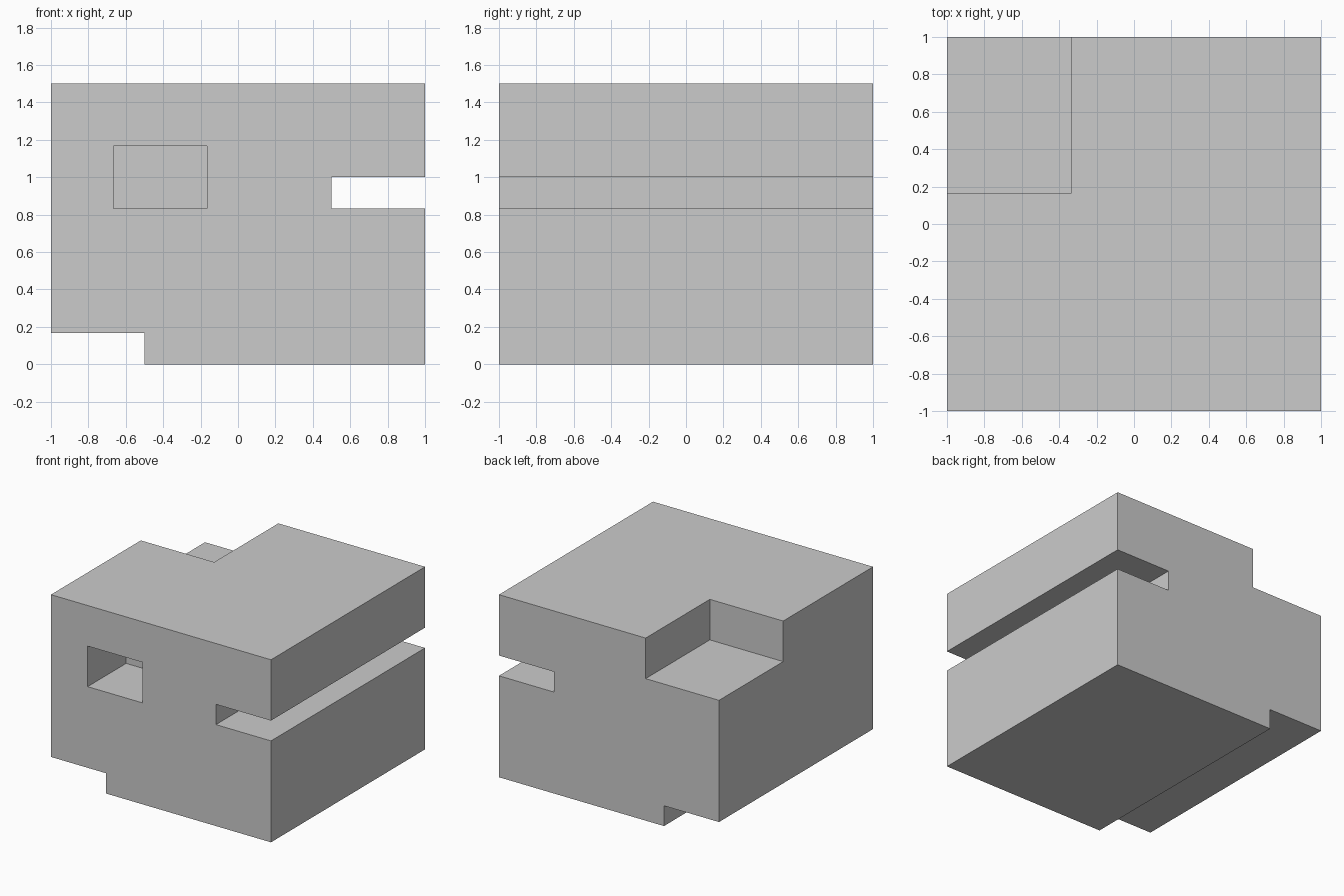
import bpy

if "Cube" in bpy.data.objects:
    bpy.data.objects.remove(bpy.data.objects["Cube"])


def box(name, lo, hi):
    """Axis-aligned box between two opposite corners."""
    bpy.ops.mesh.primitive_cube_add(
        size=1, location=[(a + b) / 2 for a, b in zip(lo, hi)])
    ob = bpy.context.object
    ob.name = name
    ob.scale = [b - a for a, b in zip(lo, hi)]
    bpy.ops.object.transform_apply(location=True, rotation=False, scale=True)
    return ob


# Main block
block = box("notched_block", (-1, -1, 0), (1, 1, 1.5))

# Material to remove; open sides overshoot the block
cuts = {
    "side_slot": ((0.5, -1.2, 5 / 6), (1.2, 1.2, 1)),
    "lower_step": ((-1.2, -1.2, -0.2), (-0.5, 1.2, 1 / 6)),
    "corner_notch": ((-1.2, 1 / 6, 7 / 6), (-1 / 3, 1.2, 1.7)),
    "front_pocket": ((-2 / 3, -1.2, 5 / 6), (-1 / 6, -0.5, 7 / 6)),
}
for name, (lo, hi) in cuts.items():
    cutter = box(name + "_cutter", lo, hi)
    cutter.hide_render = True
    mod = block.modifiers.new(name, 'BOOLEAN')
    mod.operation = 'DIFFERENCE'
    mod.solver = 'EXACT'
    mod.object = cutter
    bpy.context.view_layer.objects.active = block
    bpy.ops.object.modifier_apply(modifier=mod.name)
    bpy.data.objects.remove(cutter, do_unlink=True)
